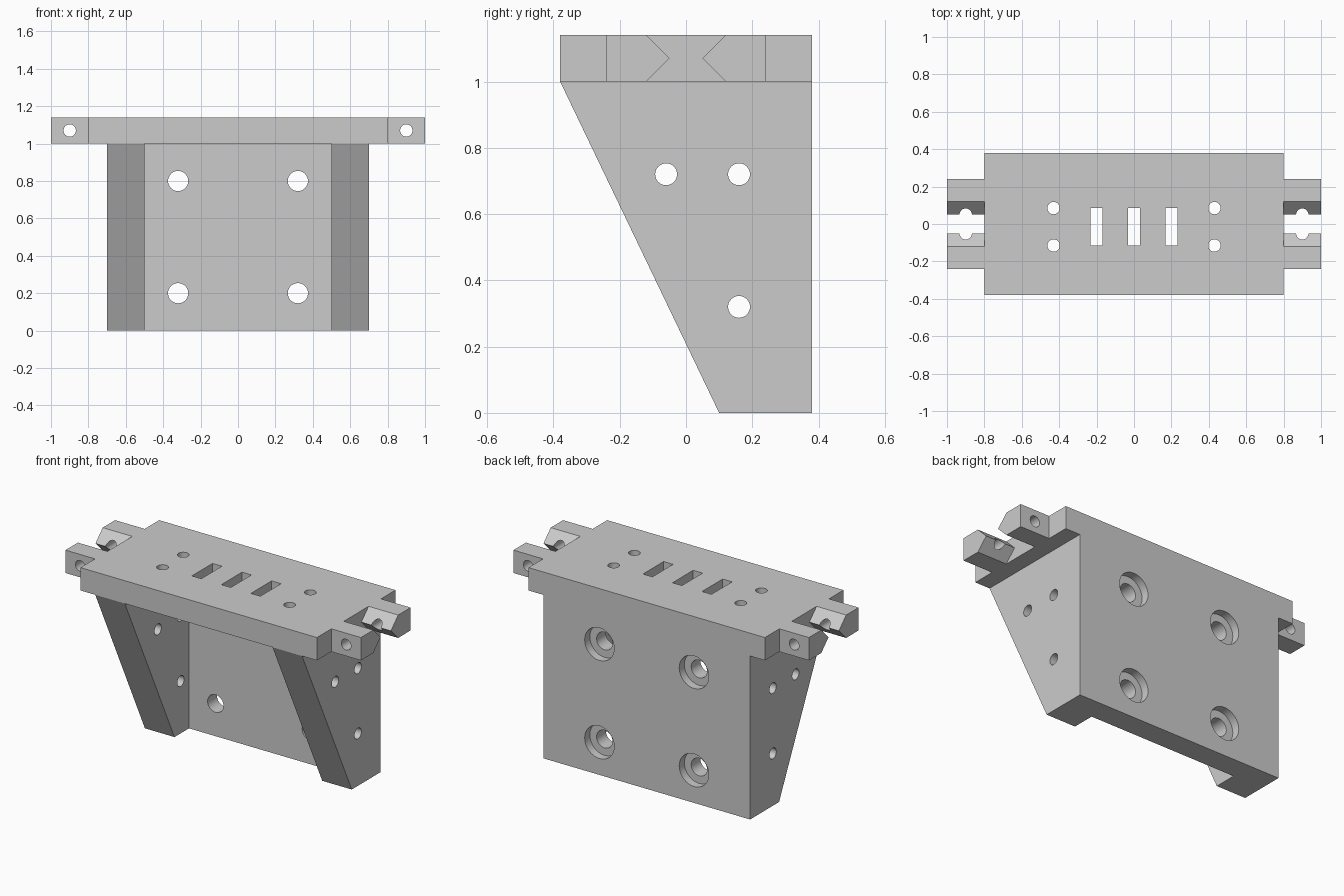
import bpy
import bmesh
import math
from mathutils import Vector

cube = bpy.data.objects.get("Cube")
if cube:
    bpy.data.objects.remove(cube, do_unlink=True)

# Single grey material
grey = bpy.data.materials.new("plain grey")
grey.use_nodes = True
COLOUR = (0.6, 0.6, 0.6, 1)
grey.diffuse_color = COLOUR
grey.node_tree.nodes["Principled BSDF"].inputs["Base Color"].default_value = COLOUR

HOLE = 0.033
PLATE_BOTTOM, PLATE_TOP = 1.0, 1.14
PLATE_MID = (PLATE_BOTTOM + PLATE_TOP) / 2
BACK, WALL_FRONT = 0.38, 0.24


def prism(name, profile, x0, x1):
    """Extrude a y-z outline along x."""
    bm = bmesh.new()
    face = bm.faces.new([bm.verts.new((x0, y, z)) for y, z in profile])
    out = bmesh.ops.extrude_face_region(bm, geom=[face])
    moved = [g for g in out["geom"] if isinstance(g, bmesh.types.BMVert)]
    bmesh.ops.translate(bm, verts=moved, vec=(x1 - x0, 0, 0))
    bmesh.ops.recalc_face_normals(bm, faces=bm.faces)
    mesh = bpy.data.meshes.new(name)
    bm.to_mesh(mesh)
    bm.free()
    mesh.materials.append(grey)
    obj = bpy.data.objects.new(name, mesh)
    bpy.context.collection.objects.link(obj)
    return obj


def box(name, x0, x1, y0, y1, z0, z1):
    return prism(name, [(y0, z0), (y1, z0), (y1, z1), (y0, z1)], x0, x1)


def rod(centre, axis, radius, length):
    """Round cutter along an axis."""
    bpy.ops.mesh.primitive_cylinder_add(vertices=32, radius=radius, depth=length, location=centre)
    obj = bpy.context.object
    obj.rotation_euler = Vector(axis).to_track_quat("Z", "Y").to_euler()
    obj.data.materials.append(grey)
    return obj


def carve(obj, cutters):
    """Subtract the cutters, then remove them and shade the bores smooth."""
    for cutter in cutters:
        cutter.hide_render = True
        mod = obj.modifiers.new("cut", "BOOLEAN")
        mod.operation = "DIFFERENCE"
        mod.solver = "EXACT"
        mod.object = cutter
    bpy.context.view_layer.update()
    graph = bpy.context.evaluated_depsgraph_get()
    mesh = bpy.data.meshes.new_from_object(obj.evaluated_get(graph))
    obj.modifiers.clear()
    obj.data = mesh
    mesh.name = obj.name
    for cutter in cutters:
        bpy.data.objects.remove(cutter, do_unlink=True)
    bpy.ops.object.select_all(action="DESELECT")
    obj.select_set(True)
    bpy.context.view_layer.objects.active = obj
    bpy.ops.object.shade_smooth_by_angle(angle=math.radians(30))


# Top plate with three slots and four round holes
SLOT_FRONT, SLOT_BACK = -0.115, 0.085
top_plate = box("top_plate", -0.8, 0.8, -BACK, BACK, PLATE_BOTTOM, PLATE_TOP)
cutters = [box("slot_cutter", x - 0.032, x + 0.032, SLOT_FRONT, SLOT_BACK, 0.9, 1.3)
           for x in (-0.2, 0, 0.2)]
cutters += [rod((x, y, PLATE_MID), (0, 0, 1), HOLE, 0.4)
            for x in (-0.43, 0.43) for y in (SLOT_FRONT, SLOT_BACK)]
carve(top_plate, cutters)

# Back wall with counterbored bolt holes
back_wall = box("back_wall", -0.5, 0.5, WALL_FRONT, BACK, 0, PLATE_BOTTOM)
cutters = []
for x in (-0.32, 0.32):
    for z in (0.2, 0.8):
        cutters.append(rod((x, 0.3, z), (0, 1, 0), 0.054, 0.5))
        cutters.append(rod((x, BACK + 0.05, z), (0, 1, 0), 0.1, 0.2))
carve(back_wall, cutters)

for side, s in (("left", 1), ("right", -1)):
    # Tapered side wall with three cross holes
    wall = prism(side + "_side_wall",
                 [(0.1, 0), (BACK, 0), (BACK, PLATE_BOTTOM), (-BACK, PLATE_BOTTOM)],
                 s * 0.5, s * 0.7)
    carve(wall, [rod((s * 0.6, y, z), (1, 0, 0), HOLE, 0.5)
                 for y, z in ((-0.06, 0.72), (0.16, 0.72), (0.16, 0.32))])

    # Pair of pointed end lugs with a pin hole
    for end, e in (("front", -1), ("back", 1)):
        lug = prism(side + "_" + end + "_lug",
                    [(e * 0.24, PLATE_BOTTOM), (e * 0.24, PLATE_TOP), (e * 0.12, PLATE_TOP),
                     (e * 0.05, PLATE_MID), (e * 0.12, PLATE_BOTTOM)],
                    s * 0.8, s * 1.0)
        carve(lug, [rod((s * 0.9, e * 0.15, PLATE_MID), (0, 1, 0), HOLE, 0.4)])
